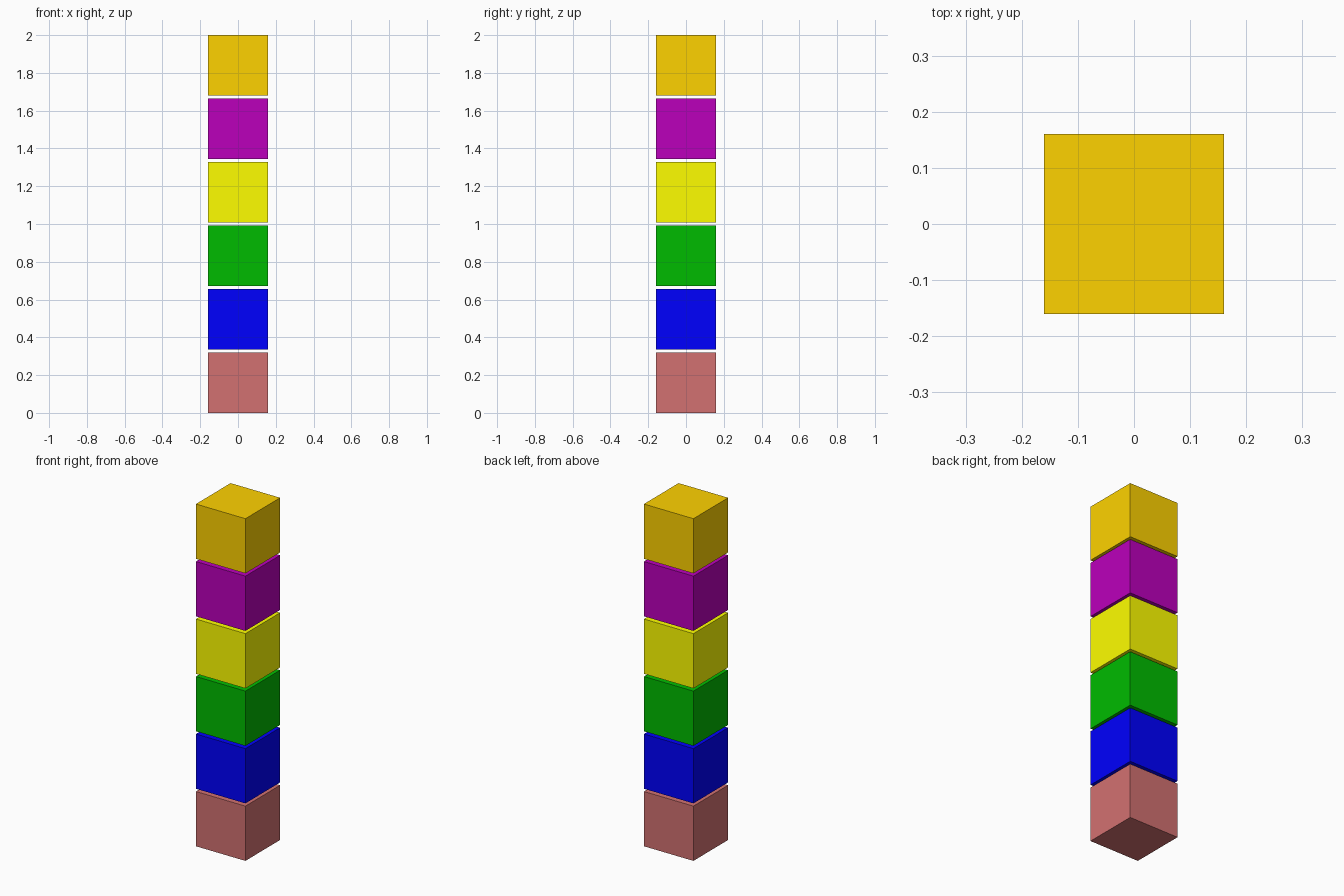
import bpy

if "Cube" in bpy.data.objects:
    bpy.data.objects.remove(bpy.data.objects["Cube"])

SIZE = 0.32     # cube edge
PITCH = 0.336   # cube spacing, leaving a thin gap

# Cubes from bottom to top
COLOURS = [
    ("brown", (0.647, 0.165, 0.165)),
    ("blue", (0.0, 0.0, 1.0)),
    ("green", (0.0, 0.5, 0.0)),
    ("yellow", (1.0, 1.0, 0.0)),
    ("purple", (0.5, 0.0, 0.5)),
    ("orange", (1.0, 0.647, 0.0)),
]

for i, (name, rgb) in enumerate(COLOURS):
    bpy.ops.mesh.primitive_cube_add(size=SIZE, location=(0, 0, SIZE / 2 + i * PITCH))
    cube = bpy.context.object
    cube.name = name + "_cube"
    mat = bpy.data.materials.new(name)
    mat.diffuse_color = (*rgb, 1.0)
    mat.use_nodes = True
    mat.node_tree.nodes["Principled BSDF"].inputs["Base Color"].default_value = mat.diffuse_color
    cube.data.materials.append(mat)
